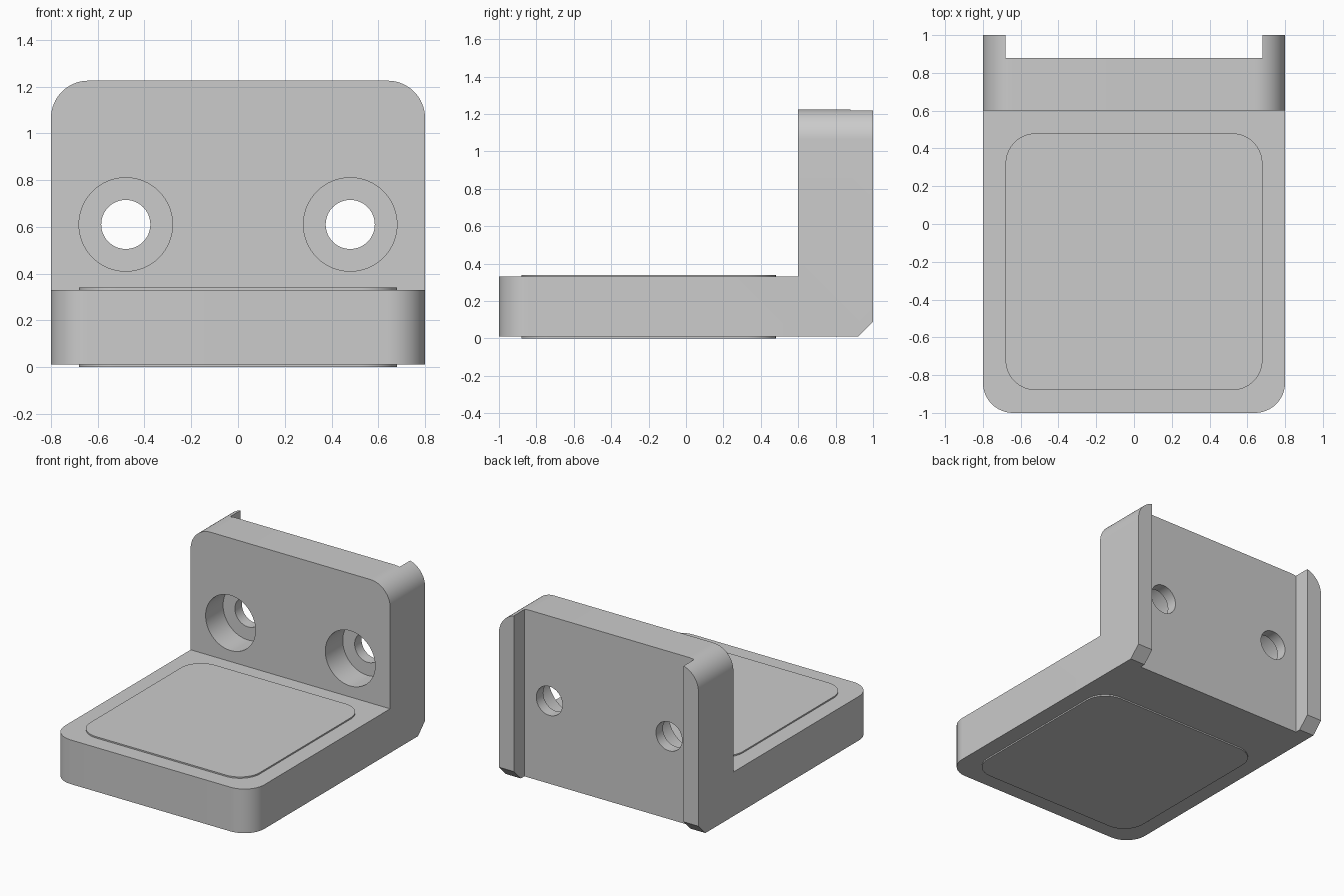
import bpy, bmesh, math
from mathutils import Matrix, Vector

if "Cube" in bpy.data.objects:
    bpy.data.objects.remove(bpy.data.objects["Cube"])

W = 0.8       # half width
R = 0.16      # corner radius


def make_object(name, bm):
    bmesh.ops.recalc_face_normals(bm, faces=bm.faces)
    mesh = bpy.data.meshes.new(name)
    bm.to_mesh(mesh)
    bm.free()
    ob = bpy.data.objects.new(name, mesh)
    bpy.context.collection.objects.link(ob)
    return ob


def prism(points, vec):
    bm = bmesh.new()
    face = bm.faces.new([bm.verts.new(p) for p in points])
    ext = bmesh.ops.extrude_face_region(bm, geom=[face])
    moved = [v for v in ext["geom"] if isinstance(v, bmesh.types.BMVert)]
    bmesh.ops.translate(bm, verts=moved, vec=vec)
    return bm


def round_edges(bm, test):
    edges = [e for e in bm.edges if test(*[v.co for v in e.verts])]
    bmesh.ops.bevel(bm, geom=edges, offset=R, segments=16, profile=0.5, affect='EDGES')


def box(x0, x1, y0, y1, z0, z1):
    pts = [(x0, y0, z0), (x1, y0, z0), (x1, y1, z0), (x0, y1, z0)]
    return prism(pts, Vector((0, 0, z1 - z0)))


def cylinder(name, x, z, radius, y0, y1):
    bm = bmesh.new()
    mat = Matrix.Translation((x, (y0 + y1) / 2, z)) @ Matrix.Rotation(math.pi / 2, 4, 'X')
    bmesh.ops.create_cone(bm, cap_ends=True, segments=64, radius1=radius,
                          radius2=radius, depth=y1 - y0, matrix=mat)
    return make_object(name, bm)


def combine(target, tool, operation):
    mod = target.modifiers.new(operation.title(), 'BOOLEAN')
    mod.operation, mod.solver, mod.object = operation, 'EXACT', tool
    tool.hide_render = True
    bpy.context.view_layer.objects.active = target
    bpy.ops.object.modifier_apply(modifier=mod.name)
    bpy.data.objects.remove(tool)


# L-shaped body: side profile with chamfered heel, rounded front and top corners
profile = [(-1, 0.01), (0.92, 0.01), (1, 0.09), (1, 1.225), (0.6, 1.225), (0.6, 0.33), (-1, 0.33)]
bm = prism([(-W, y, z) for y, z in profile], Vector((2 * W, 0, 0)))
round_edges(bm, lambda a, b: abs(a.x - b.x) < 0.01 and (
    (a.y < -0.99 and b.y < -0.99 and abs(a.z - b.z) > 0.1)
    or (a.z > 1.2 and b.z > 1.2)))
bracket = make_object("bracket", bm)

# Thin raised pads on the top and underside of the base plate
bm = box(-0.68, 0.68, -0.88, 0.48, 0, 0.34)
round_edges(bm, lambda a, b: abs(a.z - b.z) > 0.1)
combine(bracket, make_object("raised_pads", bm), 'UNION')

# Full-height channel in the back of the wall
combine(bracket, make_object("back_channel", box(-0.68, 0.68, 0.88, 1.2, -0.2, 1.5)), 'DIFFERENCE')

# Counterbored screw holes
for x in (-0.48, 0.48):
    combine(bracket, cylinder("counterbore", x, 0.61, 0.2, 0.5, 0.8), 'DIFFERENCE')
    combine(bracket, cylinder("screw_hole", x, 0.61, 0.105, 0.7, 1.0), 'DIFFERENCE')

# Smooth the rounded surfaces, keep hard edges crisp
bpy.ops.object.select_all(action='DESELECT')
bracket.select_set(True)
bpy.context.view_layer.objects.active = bracket
bpy.ops.object.shade_smooth_by_angle(angle=math.radians(25))
